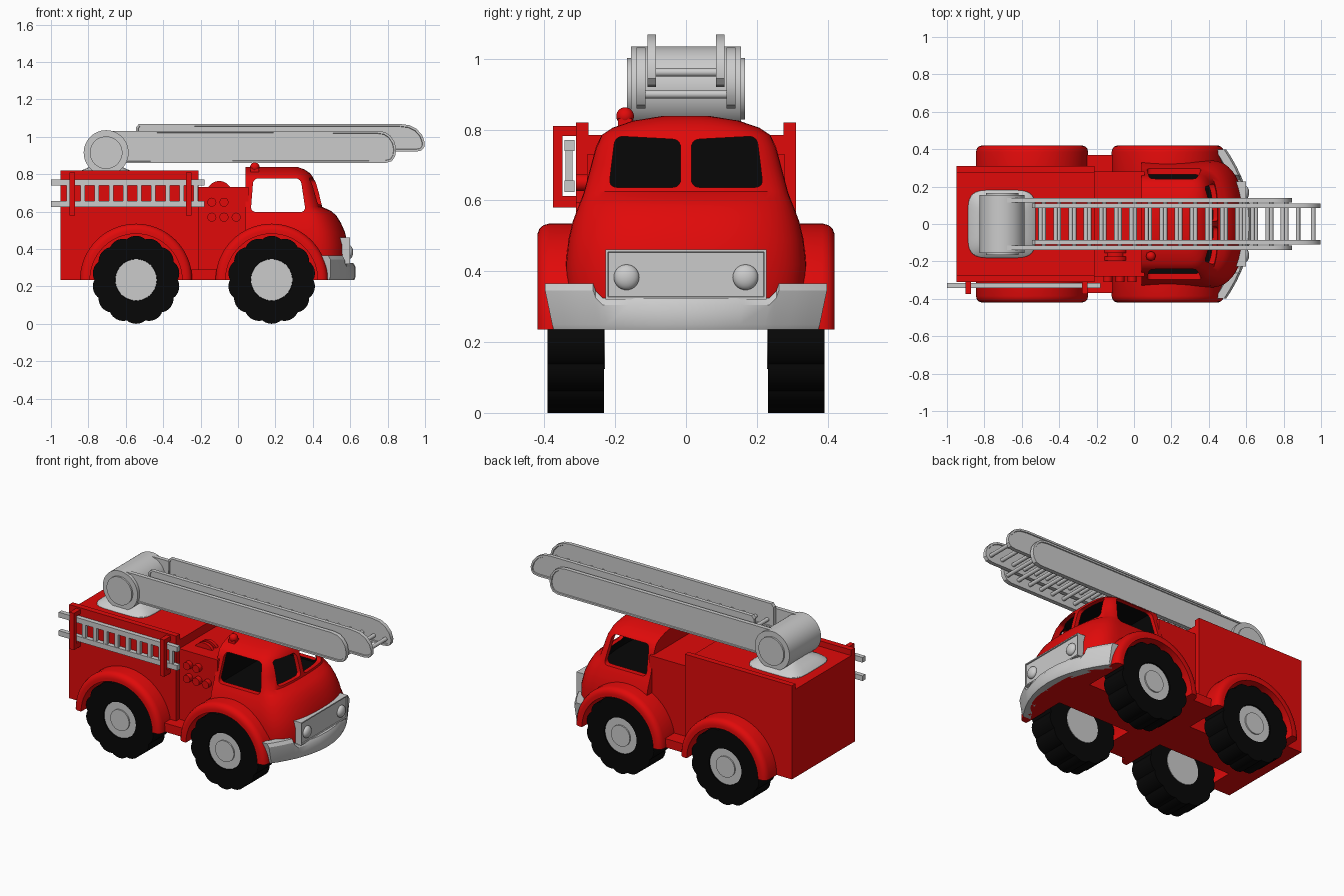
import bpy, bmesh, math
from math import sin, cos, pi, radians
from mathutils import Matrix

if "Cube" in bpy.data.objects:
    bpy.data.objects.remove(bpy.data.objects["Cube"])


def material(name, col):
    m = bpy.data.materials.new(name)
    m.diffuse_color = (*col, 1)
    m.use_nodes = True
    m.node_tree.nodes["Principled BSDF"].inputs["Base Color"].default_value = m.diffuse_color
    return m


RED = material("red paint", (0.75, 0.003, 0.003))
BLACK = material("black rubber", (0.002, 0.002, 0.002))


def finish(bm, name, mat=None):
    bmesh.ops.recalc_face_normals(bm, faces=bm.faces)
    me = bpy.data.meshes.new(name)
    bm.to_mesh(me)
    bm.free()
    ob = bpy.data.objects.new(name, me)
    bpy.context.collection.objects.link(ob)
    if mat:
        me.materials.append(mat)
    return ob


def loft(name, rings, mat=None, inset=0, depth=0):
    bm = bmesh.new()
    rows = [[bm.verts.new(p) for p in r] for r in rings]
    n = len(rows[0])
    for a, b in zip(rows, rows[1:]):
        for i in range(n):
            j = (i + 1) % n
            bm.faces.new((a[i], a[j], b[j], b[i]))
    caps = [bm.faces.new(rows[0]), bm.faces.new(rows[-1])]
    bmesh.ops.recalc_face_normals(bm, faces=bm.faces)
    if inset:
        for f in caps:
            bmesh.ops.inset_region(bm, faces=[f], thickness=inset)
            bmesh.ops.inset_region(bm, faces=[f], thickness=0.002, depth=-depth)
    return finish(bm, name, mat)


def prism(name, pts, a, b, mat=None, axis='y', inset=0, depth=0):
    at = (lambda p, t: (p[0], t, p[1])) if axis == 'y' else (lambda p, t: (t, p[0], p[1]))
    return loft(name, [[at(p, t) for p in pts] for t in (a, b)], mat, inset, depth)


def box(name, x0, x1, y0, y1, z0, z1, mat=None):
    return prism(name, [(x0, z0), (x1, z0), (x1, z1), (x0, z1)], y0, y1, mat)


def arc(cx, cz, r, a0, a1, n=28):
    return [(cx + r * cos(radians(a0 + (a1 - a0) * i / n)),
             cz + r * sin(radians(a0 + (a1 - a0) * i / n))) for i in range(n + 1)]


def disc(name, x, z, r, y0, y1, mat=None, n=40):
    return prism(name, arc(x, z, r, 0, 360 - 360 / n, n - 1), y0, y1, mat)


def rounded(pts, r, n=5):
    out = []
    for i, (x, z) in enumerate(pts):
        ends = []
        for q in (pts[i - 1], pts[(i + 1) % len(pts)]):
            d = math.hypot(q[0] - x, q[1] - z)
            ends.append((x + (q[0] - x) * r / d, z + (q[1] - z) * r / d))
        for k in range(n + 1):
            t = k / n
            out.append(tuple((1 - t) ** 2 * ends[0][c] + 2 * t * (1 - t) * (x, z)[c]
                             + t * t * ends[1][c] for c in (0, 1)))
    return out


def ball(name, loc, scale, mat=None):
    bm = bmesh.new()
    bmesh.ops.create_uvsphere(bm, u_segments=24, v_segments=14, radius=1,
                              matrix=Matrix.Translation(loc) @ Matrix.Diagonal((*scale, 1)))
    return finish(bm, name, mat)


def cut(ob, cutter):
    m = ob.modifiers.new("cut", 'BOOLEAN')
    m.object, m.operation, m.solver = cutter, 'DIFFERENCE', 'EXACT'
    m.material_mode = 'TRANSFER'
    bpy.context.view_layer.objects.active = ob
    bpy.ops.object.modifier_apply(modifier=m.name)
    bpy.data.objects.remove(cutter)


AXLE, REAR, FRONT = 0.235, -0.545, 0.18

# Rear body with side walls rising past the roof
def rear_profile(top):
    return [(-0.95, AXLE)] + arc(REAR, AXLE, 0.25, 180, 0) + [(-0.21, AXLE), (-0.21, top), (-0.95, top)]

prism("rear_body", rear_profile(0.785), -0.275, 0.275, RED)
for s in (-1, 1):
    prism("rear_side_wall", rear_profile(0.82), s * 0.275, s * 0.311, RED)

# Middle section, running board, control knobs, hose reel, floor between the wheels
prism("middle_body", [(-0.215, AXLE)] + arc(FRONT, AXLE, 0.25, 180, 120, 14)
      + [(0.055, 0.73), (-0.215, 0.73)], -0.28, 0.28, RED)
box("running_board", -0.26, -0.09, -0.37, 0.37, AXLE, 0.29, RED)
for x in (REAR, FRONT):
    box("chassis", x - 0.26, x + 0.26, -0.13, 0.13, AXLE, 0.495, RED)
for x, z in ((-0.14, 0.65), (-0.075, 0.65), (-0.14, 0.57), (-0.075, 0.57), (-0.01, 0.57)):
    disc("control_knob", x, z, 0.024, -0.31, -0.27, RED, 24)
for y in (-0.185, -0.165, -0.145):
    disc("hose_reel", -0.1, 0.695, 0.068 if y != -0.165 else 0.055, y - 0.011, y + 0.011, RED)

# Cab: stacked rounded sections (z, front x, half width, front corner depth)
LEVELS = [(0.235, 0.58, 0.33, 0.19), (0.33, 0.592, 0.335, 0.19), (0.42, 0.588, 0.34, 0.19),
          (0.49, 0.572, 0.332, 0.19), (0.54, 0.55, 0.32, 0.18), (0.58, 0.525, 0.305, 0.16),
          (0.605, 0.495, 0.295, 0.14), (0.625, 0.45, 0.288, 0.11), (0.70, 0.432, 0.268, 0.11),
          (0.75, 0.418, 0.255, 0.11), (0.785, 0.40, 0.238, 0.11), (0.805, 0.385, 0.208, 0.11),
          (0.825, 0.355, 0.15, 0.1), (0.838, 0.32, 0.07, 0.08)]


def section(z, front, hw, d, back=0.04, n=24):
    e = 0.67 if z > 0.61 else 0.8
    pts = [(back, -hw, z)]
    for i in range(n + 1):
        t = -pi / 2 + pi * i / n
        pts.append((front - d + d * abs(cos(t)) ** e,
                    math.copysign(hw * abs(sin(t)) ** e, sin(t)), z))
    return pts + [(back, hw, z)]


cab = loft("cab", [section(*l) for l in LEVELS], RED)
cab.data.materials.append(BLACK)
cut(cab, disc("arch_cutter", FRONT, AXLE, 0.25, -0.5, 0.5, RED, 56))
cut(cab, loft("cavity_cutter", [section(z, f - 0.025, w - 0.025, d, 0.065)
              for z, f, w, d in ((0.585, 0.46, 0.29, 0.11), *LEVELS[7:11])], BLACK))
side = rounded([(0.068, 0.598), (0.362, 0.598), (0.335, 0.777), (0.082, 0.777)], 0.03)
cut(cab, prism("side_window_cutter", side, -0.5, 0.5, RED))
for s in (-1, 1):
    pane = rounded([(s * 0.015, 0.637), (s * 0.218, 0.637), (s * 0.2, 0.782), (s * 0.015, 0.772)], 0.025)
    cut(cab, prism("windshield_cutter", pane, 0.27, 0.7, RED, 'x'))
ball("beacon", (0.09, -0.172, 0.838), (0.025, 0.025, 0.025), RED)
box("beacon_base", 0.068, 0.112, -0.192, -0.152, 0.80, 0.832, RED)

# Grille and headlights
prism("grille", [(-0.228, 0.32), (0.228, 0.32), (0.228, 0.462), (-0.228, 0.462)],
      0.50, 0.598, None, 'x', 0.01, 0.006)
for s in (-1, 1):
    ball("headlight", (0.594, s * 0.168, 0.383), (0.022, 0.036, 0.036))

# Bumper swept along a curve with a dip in front of the grille
rings = []
for y in (-0.398, -0.36, -0.31, -0.262, -0.255, -0.235, -0.16, -0.08, 0,
          0.08, 0.16, 0.235, 0.255, 0.262, 0.31, 0.36, 0.398):
    x = 0.628 - 0.85 * y * y
    top = 0.325 if abs(y) < 0.25 else 0.345 if abs(y) < 0.26 else 0.365
    rings.append([(x + dx, y * k, z) for dx, z, k in (
        (-0.06, 0.235, 0.94), (-0.006, 0.235, 0.94), (0, 0.25, 0.95), (0, top - 0.02, 1),
        (-0.012, top, 1), (-0.06, top, 1))])
loft("bumper", rings)

# Wheels and mudguards
tread = []
for i in range(168):
    t = 2 * pi * i / 168
    tread.append((cos(t), sin(t), 0.222 + 0.013 * abs(cos(7 * (t + pi / 2))) ** 0.8))
for x in (REAR, FRONT):
    for s in (-1, 1):
        # lobed tread closing onto a round recess for the hub
        loft("tyre", [[(x + (r if y0 else 0.112) * c, s * y, AXLE + (r if y0 else 0.112) * d)
                       for c, d, r in tread]
                      for y, y0 in ((0.232, 1), (0.391, 1), (0.391, 0), (0.372, 0))], BLACK)
        disc("hub", x, AXLE, 0.111, s * 0.229, s * 0.383)
        disc("hub_cap", x, AXLE, 0.065, s * 0.3, s * 0.391)
        loft("mudguard", [[(u, s * y, v) for u, v in arc(x, AXLE, r, 0, 180, 36)
                           + arc(x, AXLE, 0.246, 180, 0, 36)]
                          for y, r in ((0.26, 0.3), (0.385, 0.3), (0.403, 0.295),
                                       (0.414, 0.285), (0.419, 0.272), (0.42, 0.262))], RED)

# Turntable and pivot drum
def pad(hw, z, n=40):
    q = [(cos(2 * pi * i / n), sin(2 * pi * i / n)) for i in range(n)]
    return [(-0.707 + math.copysign(hw * abs(c) ** 0.4, c),
             math.copysign(hw * abs(d) ** 0.4, d), z) for c, d in q]

loft("turntable", [pad(0.183, 0.78), pad(0.18, 0.79), pad(0.165, 0.803), pad(0.135, 0.818),
                   pad(0.1, 0.832), pad(0.07, 0.852)])
disc("pivot_drum", -0.705, 0.915, 0.12, -0.156, 0.156, None, 56)
disc("pivot_cap", -0.705, 0.915, 0.087, -0.167, 0.167, None, 48)

# Two-stage boom ladder
lower = [(-0.7, 0.86), (0.79, 0.86), (0.823, 0.87), (0.84, 0.895), (0.846, 0.93),
         (0.838, 0.97), (0.815, 1.005), (0.785, 1.025), (0.74, 1.032), (-0.7, 1.032)]
upper = [(-0.545, 0.92), (0.95, 0.92), (0.98, 0.926), (0.996, 0.945), (0.998, 0.97),
         (0.985, 1.008), (0.955, 1.042), (0.915, 1.062), (0.86, 1.069), (-0.53, 1.069), (-0.545, 1.05)]
for s in (-1, 1):
    prism("lower_ladder_rail", lower, s * 0.114, s * 0.14, None, 'y', 0.012, 0.005)
    prism("upper_ladder_rail", upper, s * 0.085, s * 0.109, None, 'y', 0.012, 0.005)
for i in range(19):
    x = -0.5 + 0.081 * i
    disc("upper_rung", x, 0.962, 0.012, -0.09, 0.09, None, 12)
    if x < 0.8:
        disc("lower_rung", x + 0.018, 0.9, 0.012, -0.12, 0.12, None, 12)

# Side ladder hung in two red brackets
for z in (0.64, 0.755):
    box("side_ladder_rail", -1.0, -0.18, -0.343, -0.315, z - 0.016, z + 0.016)
for i in range(10):
    x = -0.905 + 0.0755 * i
    box("side_ladder_rung", x - 0.012, x + 0.012, -0.34, -0.32, 0.64, 0.755)
for x in (-0.887, -0.263):
    a, b = x - 0.015, x + 0.015
    box("bracket_outer", a, b, -0.375, -0.349, 0.58, 0.81, RED)
    box("bracket_top", a, b, -0.375, -0.3, 0.782, 0.81, RED)
    box("bracket_bottom", a, b, -0.375, -0.3, 0.58, 0.612, RED)

# Smooth shading with sharp edges kept
bpy.ops.object.select_all(action='SELECT')
bpy.context.view_layer.objects.active = cab
bpy.ops.object.shade_smooth_by_angle(angle=radians(32))
